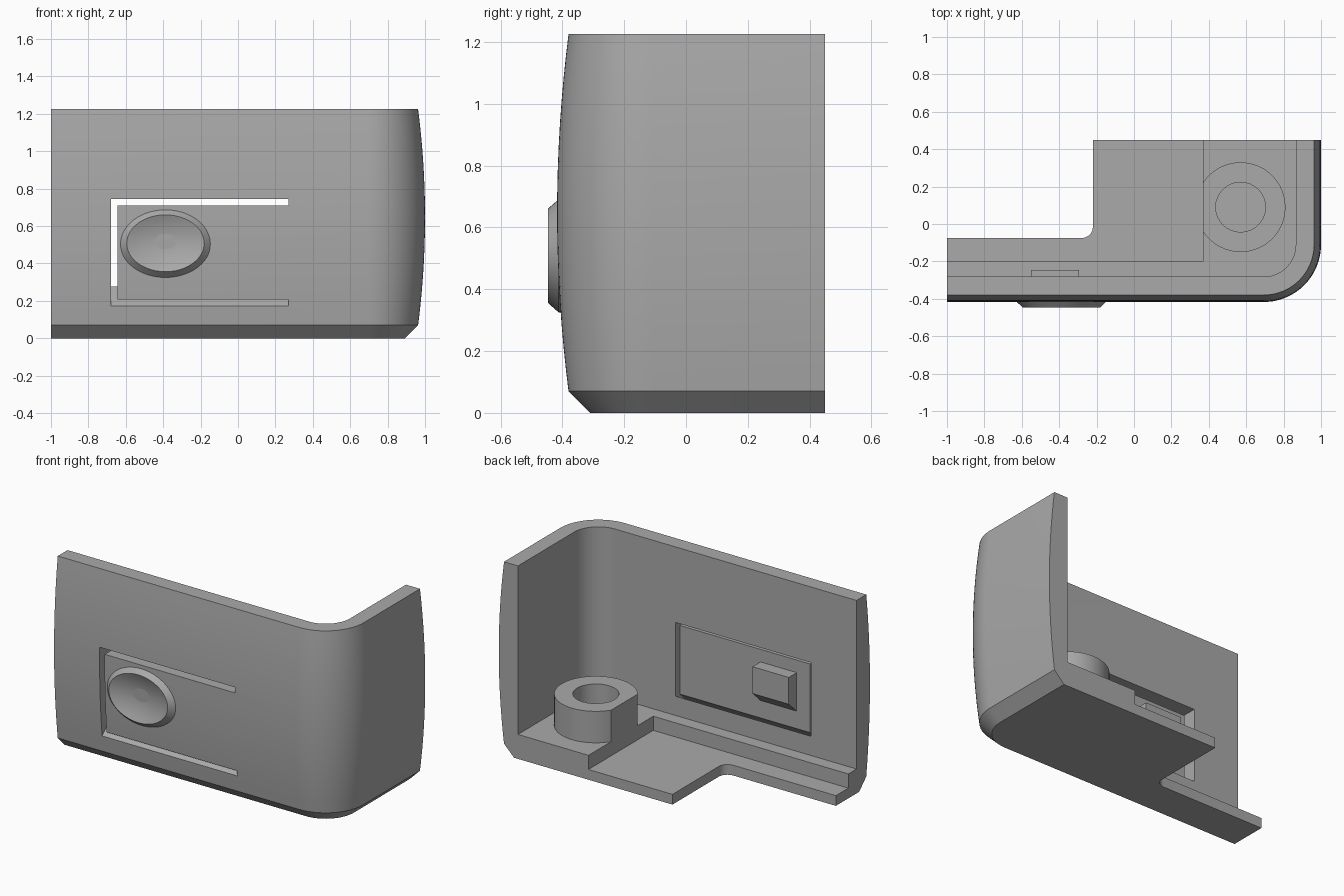
import bpy, bmesh, math
from math import sin, cos, pi

cube = bpy.data.objects.get("Cube")
if cube:
    bpy.data.objects.remove(cube)

grey = bpy.data.materials.new("plain_grey")
grey.use_nodes = True
grey.diffuse_color = (0.4, 0.4, 0.4, 1)
grey.node_tree.nodes["Principled BSDF"].inputs["Base Color"].default_value = (0.4, 0.4, 0.4, 1)

CX, CY, BACK, TOP = 0.693, -0.11, 0.45, 1.225
INNER, FLOOR, LEDGE = 0.172, 0.065, 0.155


def loft(name, rings):
    """Closed solid through equal-length rings, capped at both ends."""
    bm = bmesh.new()
    vs = [[bm.verts.new(p) for p in ring] for ring in rings]
    for a, b in zip(vs, vs[1:]):
        for i in range(len(a)):
            j = (i + 1) % len(a)
            bm.faces.new((a[i], a[j], b[j], b[i]))
    bm.faces.new(vs[0])
    bm.faces.new(vs[-1])
    bmesh.ops.recalc_face_normals(bm, faces=bm.faces)
    mesh = bpy.data.meshes.new(name)
    bm.to_mesh(mesh)
    bm.free()
    mesh.materials.append(grey)
    ob = bpy.data.objects.new(name, mesh)
    bpy.context.collection.objects.link(ob)
    return ob


def slab(name, outline, z0, z1):
    return loft(name, [[(x, y, z) for x, y in outline] for z in (z0, z1)])


def prism_x(name, profile, x0, x1):
    return loft(name, [[(x, y, z) for y, z in profile] for x in (x0, x1)])


def arc(cx, cy, r, a0, a1, n):
    return [(cx + r * cos(a0 + (a1 - a0) * i / n), cy + r * sin(a0 + (a1 - a0) * i / n))
            for i in range(n + 1)]


def combine(target, tool, operation):
    mod = target.modifiers.new("cut", "BOOLEAN")
    mod.operation, mod.solver, mod.object = operation, "EXACT", tool
    bpy.context.view_layer.objects.active = target
    bpy.ops.object.modifier_apply(modifier=mod.name)
    bpy.data.objects.remove(tool)


def smooth(ob, degrees):
    bpy.ops.object.select_all(action="DESELECT")
    ob.select_set(True)
    bpy.context.view_layer.objects.active = ob
    bpy.ops.object.shade_smooth_by_angle(angle=math.radians(degrees))


# Bulged wall swept around the rounded corner
section = [(INNER, 0), (0.20, 0)]
for i in range(17):
    t = i / 16
    section.append((0.27 + 0.037 * 4 * t * (1 - t), 0.07 + (TOP - 0.07) * t))
section.append((INNER, TOP))
stations = [(-1, CY, -pi / 2)]
stations += [(CX, CY, -pi / 2 + pi / 2 * i / 20) for i in range(21)]
stations.append((CX, BACK, 0))
housing = loft("housing", [[(x + r * cos(a), y + r * sin(a), z) for r, z in section]
                           for x, y, a in stations])

# Floor plate with a filleted inside corner, and the raised ledge
R = 0.185
rim = [(-1, CY - R)] + arc(CX, CY, R, -pi / 2, 0, 20) + [(CX + R, BACK)]
floor = rim + [(-0.22, BACK)] + arc(-0.28, -0.015, 0.06, 0, -pi / 2, 8) + [(-1, -0.075)]
combine(housing, slab("floor", floor, 0, FLOOR), "UNION")
ledge = rim + [(0.37, BACK), (0.37, -0.2), (-1, -0.2)]
combine(housing, slab("ledge", ledge, 0, LEDGE), "UNION")

# Screw boss with a flat side and a blind hole
a = math.acos(-0.2 / 0.24)
combine(housing, slab("boss", arc(0.57, 0.09, 0.24, -a, a, 40), 0.1, 0.355), "UNION")
combine(housing, slab("hole", arc(0.57, 0.09, 0.133, 0, 2 * pi, 32)[:-1], LEDGE, 0.5),
        "DIFFERENCE")


# Slots around the spring tab; the lower one slopes up toward the inside
def slope(y, z):
    return z + 0.95 * (y + 0.395)


def sloped(y0, y1, low, high):
    return [(y0, slope(y0, low)), (y1, slope(y1, low)), (y1, high(y1)), (y0, high(y0))]


L, X, W = -0.68, 0.27, 0.035
HI = 0.745
cutters = [
    prism_x("top_slot", [(-0.6, HI - W), (-0.21, HI - W), (-0.21, HI), (-0.6, HI)], L, X),
    prism_x("side_slot", sloped(-0.5, -0.21, 0.17, lambda y: HI), L, L + W),
    prism_x("low_slot", sloped(-0.5, -0.21, 0.17, lambda y: slope(y, 0.208)), L, X),
    prism_x("tab_recess", sloped(-0.325, -0.21, 0.17, lambda y: HI), L, X),
]
for c in cutters:
    combine(housing, c, "DIFFERENCE")

# Latch block behind the tab, with a sloped underside
latch = [(-0.335, 0.376), (-0.245, 0.46), (-0.245, 0.63), (-0.335, 0.63)]
combine(housing, prism_x("latch", latch, -0.55, -0.295), "UNION")
smooth(housing, 25)

# Oval push button with a dished face
rings = [(0.243, 0.183, -0.36), (0.243, 0.183, -0.412), (0.207, 0.152, -0.447)]
for i in range(1, 8):
    k = 1 - i / 7.2
    rings.append((0.207 * k, 0.152 * k, -0.447 + 0.035 * (1 - k * k)))
button = loft("push_button", [[(-0.388 + rx * cos(2 * pi * i / 48), y,
                                0.508 + rz * sin(2 * pi * i / 48)) for i in range(48)]
                              for rx, rz, y in rings])
smooth(button, 25)
